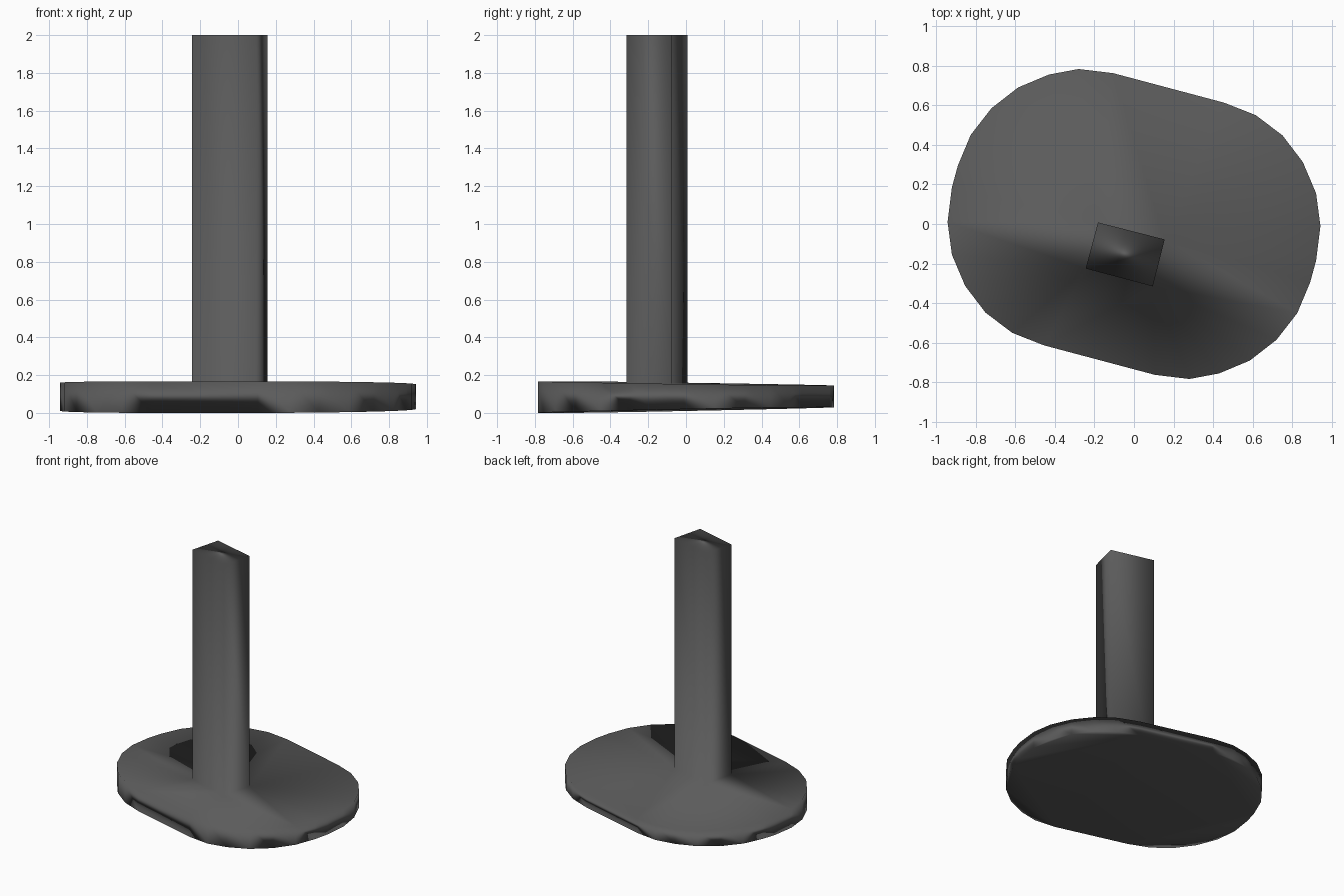
import bpy, bmesh

if "Cube" in bpy.data.objects:
    bpy.data.objects.remove(bpy.data.objects["Cube"])

# Half of the base outline; the other half is the same turned by 180 degrees
HALF = [(-0.28, 0.783), (-0.105, 0.762), (0.455, 0.613), (0.615, 0.55),
        (0.75, 0.448), (0.853, 0.313), (0.92, 0.155), (0.942, -0.01),
        (0.92, -0.185), (0.89, -0.295), (0.825, -0.45), (0.72, -0.585),
        (0.585, -0.69), (0.43, -0.755)]
OUTLINE = HALF + [(-x, -y) for x, y in HALF]
POST = [(-0.182, 0.008), (0.155, -0.078), (0.095, -0.315), (-0.244, -0.225)]


def slope(x, y):
    """Distance towards the thin back edge of the plate."""
    return 0.25 * x + 0.968 * y


def top_z(x, y):
    return 0.156 - 0.016 * slope(x, y)


def bottom_z(x, y):
    return 0.015 + 0.021 * slope(x, y)


def ring(bm, points, height):
    return [bm.verts.new((x, y, height(x, y))) for x, y in points]


def wall(bm, low, high):
    n = len(low)
    for i in range(n):
        j = (i + 1) % n
        bm.faces.new((low[i], low[j], high[j], high[i]))


bm = bmesh.new()

# Wedge-shaped base plate: underside and rim
under = ring(bm, OUTLINE, bottom_z)
rim = ring(bm, OUTLINE, top_z)
underside = bm.faces.new(under)
wall(bm, under, rim)

# Rectangular post with a flat cap
foot = ring(bm, POST, top_z)
cap = ring(bm, POST, lambda x, y: 2.0)
wall(bm, foot, cap)
bm.faces.new(cap)

# Plate top, joined to the foot of the post
open_edges = [e for e in bm.edges if e.is_boundary]
bmesh.ops.triangle_fill(bm, edges=open_edges, use_beauty=True)
bmesh.ops.triangulate(bm, faces=[underside])
bmesh.ops.recalc_face_normals(bm, faces=bm.faces[:])

# Smooth shading throughout, blending post into plate
for f in bm.faces:
    f.smooth = True

mesh = bpy.data.meshes.new("post_on_base_plate")
bm.to_mesh(mesh)
bm.free()
obj = bpy.data.objects.new("post_on_base_plate", mesh)
bpy.context.collection.objects.link(obj)

# Large faces dominate the shading, so the plate reads as flat
weighted = obj.modifiers.new("flat_plate_shading", 'WEIGHTED_NORMAL')
weighted.mode = 'FACE_AREA'
weighted.weight = 50

# Dark grey finish
dark = bpy.data.materials.new("dark_grey")
dark.diffuse_color = (0.105, 0.105, 0.105, 1.0)
dark.use_nodes = True
dark.node_tree.nodes["Principled BSDF"].inputs["Base Color"].default_value = dark.diffuse_color
mesh.materials.append(dark)
